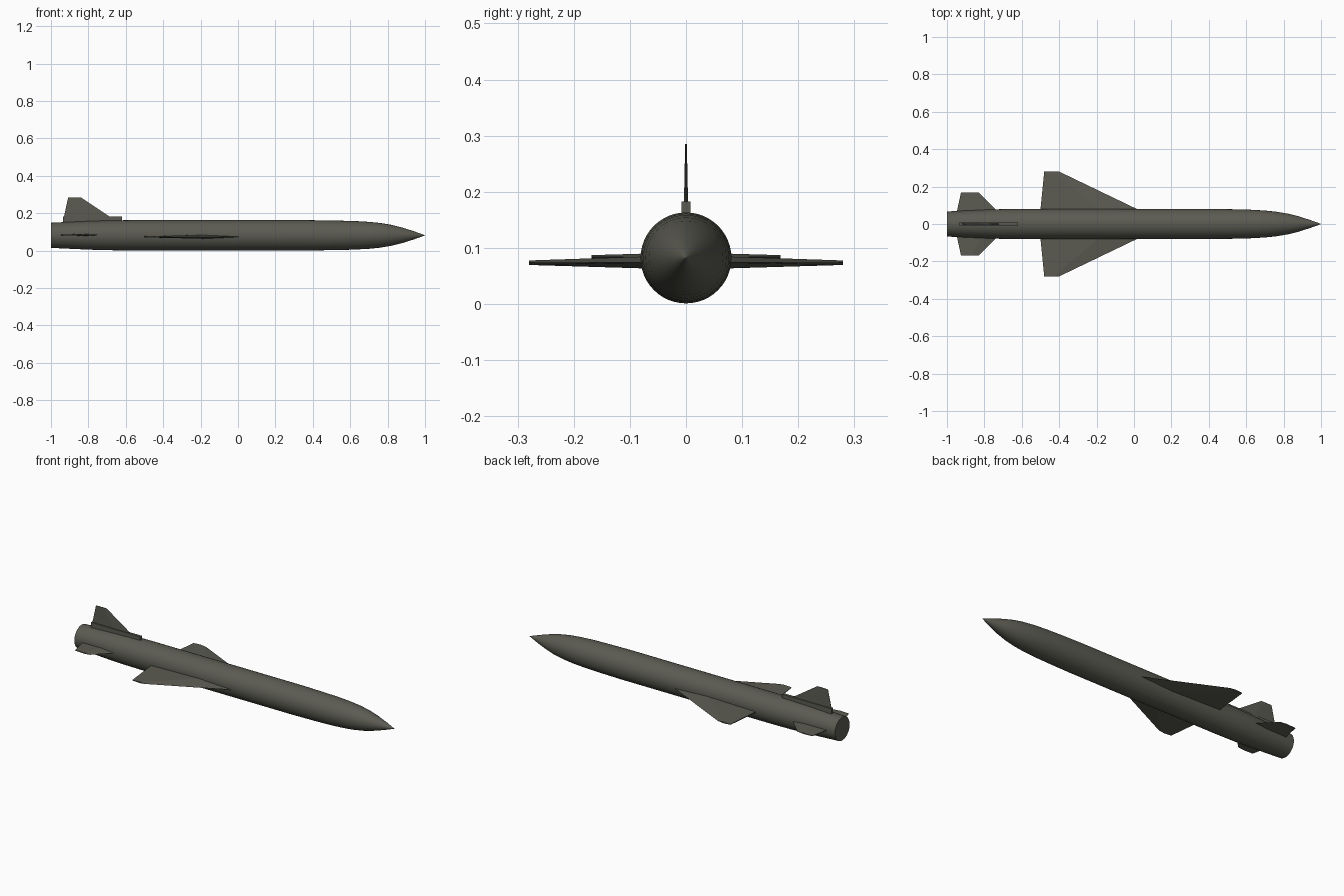
import bpy, bmesh, math
from mathutils import Vector

cube = bpy.data.objects.get("Cube")
if cube:
    bpy.data.objects.remove(cube, do_unlink=True)

AXIS_Z = 0.082

paint = bpy.data.materials.new("dark olive grey")
paint.use_nodes = True
colour = (0.105, 0.105, 0.085, 1)
paint.diffuse_color = colour
paint.node_tree.nodes["Principled BSDF"].inputs["Base Color"].default_value = colour


def finish(bm, name, smooth=False):
    bmesh.ops.recalc_face_normals(bm, faces=bm.faces)
    mesh = bpy.data.meshes.new(name)
    bm.to_mesh(mesh)
    bm.free()
    obj = bpy.data.objects.new(name, mesh)
    bpy.context.collection.objects.link(obj)
    mesh.materials.append(paint)
    if smooth:
        bpy.ops.object.select_all(action='DESELECT')
        obj.select_set(True)
        bpy.context.view_layer.objects.active = obj
        bpy.ops.object.shade_smooth_by_angle(angle=math.radians(30))
    return obj


def loft(bm, rings):
    """Join rings of equal length and cap both ends."""
    loops = [[bm.verts.new(p) for p in ring] for ring in rings]
    n = len(loops[0])
    for a, b in zip(loops, loops[1:]):
        for i in range(n):
            j = (i + 1) % n
            bm.faces.new((a[i], a[j], b[j], b[i]))
    bm.faces.new(loops[0])
    bm.faces.new(loops[-1])


def fin(name, root, tip, out, thick, mid=0.6):
    """Diamond-section blade; root and tip are (x back, x front, span, height, half thickness)."""
    bm = bmesh.new()
    rings = []
    for back, front, span, base, half in (root, tip):
        centre = Vector((0, 0, base)) + Vector(out) * span
        ring = []
        for f, t in ((0, 0.3), (mid, 1), (1, 0), (mid, -1), (0, -0.3)):
            x = back + (front - back) * f
            ring.append(centre + Vector((x, 0, 0)) + Vector(thick) * t * half)
        rings.append(ring)
    loft(bm, rings)
    return finish(bm, name)


# Fuselage with tapered tail and pointed nose
profile = [(-1, .067), (-.93, .0705), (-.8, .0765), (-.7, .0795), (-.58, .081), (.38, .081),
           (.52, .079), (.62, .0765), (.7, .072), (.76, .066), (.82, .056),
           (.88, .041), (.94, .022), (1, .0005)]
bm = bmesh.new()
SIDES = 48
loft(bm, [[(x, r * math.cos(math.tau * i / SIDES), AXIS_Z + r * math.sin(math.tau * i / SIDES))
           for i in range(SIDES)] for x, r in profile])
finish(bm, "fuselage", smooth=True)

# Main wings and tailplanes on both sides
for side, sign in (("left", 1), ("right", -1)):
    out = (0, sign, 0)
    fin(side + "_wing", (-.505, .12, .03, .074, .012), (-.48, -.40, .28, .0735, .004), out, (0, 0, 1))
    fin(side + "_tailplane", (-.955, -.69, .03, .084, .007), (-.925, -.83, .168, .084, .003),
        out, (0, 0, 1))

# Vertical fin standing on a narrow spine fairing
fin("tail_fin", (-.934, -.66, .165, 0, .004), (-.908, -.84, .285, 0, .0015), (0, 0, 1), (0, 1, 0))
bm = bmesh.new()
loft(bm, [[(x, y, z) for y, z in ((-.008, .13), (.008, .13), (.008, .183), (-.008, .183))]
          for x in (-.935, -.62)])
finish(bm, "spine_fairing")
